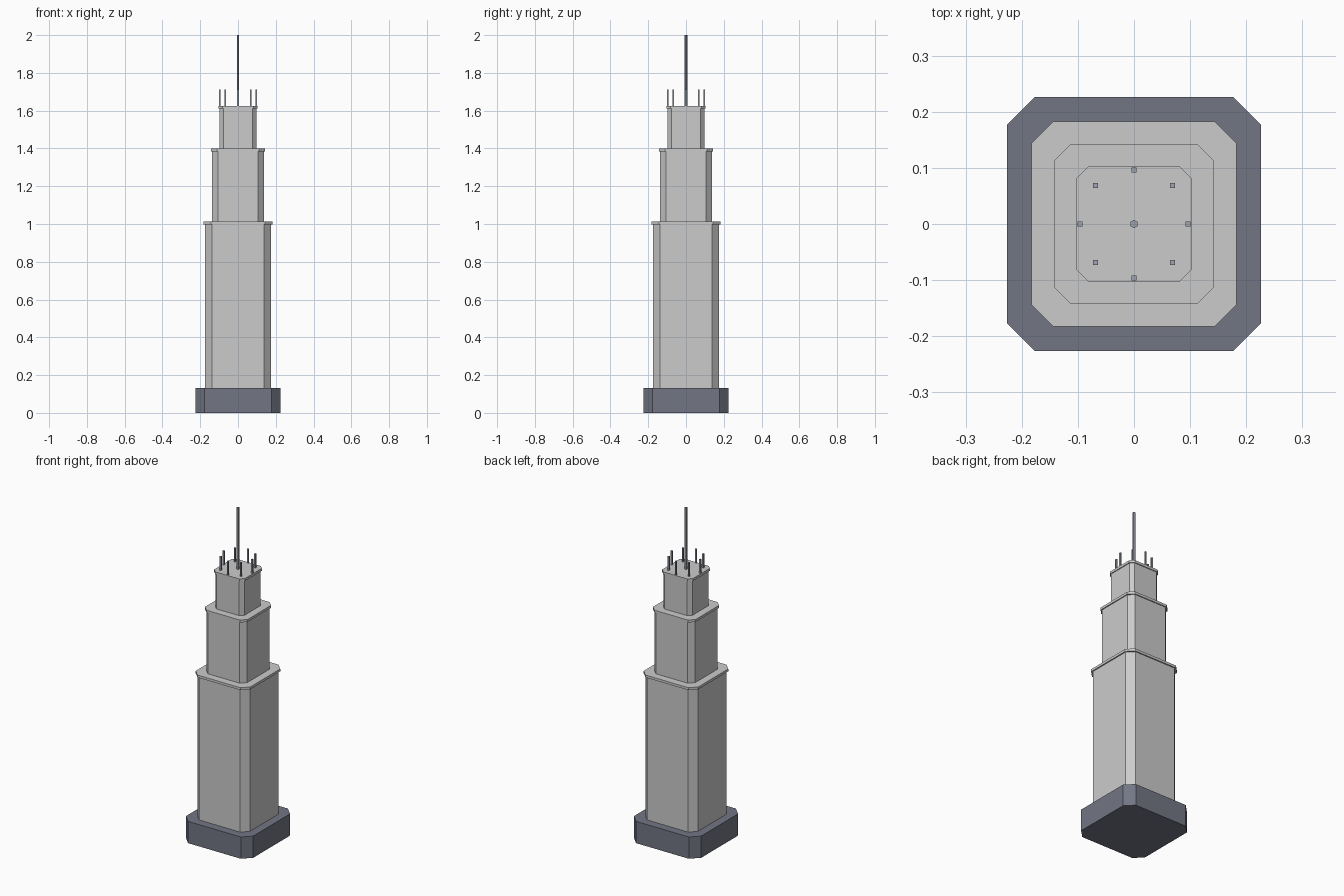
import bpy, bmesh, math

if "Cube" in bpy.data.objects:
    bpy.data.objects.remove(bpy.data.objects["Cube"])


def material(name, rgb):
    m = bpy.data.materials.new(name)
    m.diffuse_color = (*rgb, 1)
    m.use_nodes = True
    m.node_tree.nodes["Principled BSDF"].inputs["Base Color"].default_value = m.diffuse_color
    return m


def prism(name, points, z0, z1, mat=None):
    """Extrude a flat outline from z0 up to z1."""
    bm = bmesh.new()
    face = bm.faces.new([bm.verts.new((x, y, z0)) for x, y in points])
    top = bmesh.ops.extrude_face_region(bm, geom=[face])["geom"]
    bmesh.ops.translate(bm, vec=(0, 0, z1 - z0),
                        verts=[v for v in top if isinstance(v, bmesh.types.BMVert)])
    bmesh.ops.recalc_face_normals(bm, faces=bm.faces)
    mesh = bpy.data.meshes.new(name)
    bm.to_mesh(mesh)
    bm.free()
    ob = bpy.data.objects.new(name, mesh)
    bpy.context.collection.objects.link(ob)
    if mat:
        mesh.materials.append(mat)
    return ob


def octagon(half, corner):
    """Square outline with chamfered corners."""
    h, c = half, corner
    return [(h, -c), (h, c), (c, h), (-c, h), (-h, c), (-h, -c), (-c, -h), (c, -h)]


slate = material("slate", (0.17, 0.18, 0.23))
steel = material("steel", (0.35, 0.37, 0.42))

# Plinth
prism("plinth", octagon(0.226, 0.177), 0, 0.132, slate)

# Stepped shafts, each with a thin overhanging ledge
tiers = [  # shaft half, shaft corner, ledge half, ledge corner, bottom, ledge bottom, top
    ("lower", 0.176, 0.138, 0.183, 0.144, 0.132, 0.998, 1.013),
    ("middle", 0.137, 0.107, 0.143, 0.112, 1.013, 1.385, 1.4),
    ("upper", 0.098, 0.077, 0.103, 0.081, 1.4, 1.611, 1.626),
]
for name, sh, sc, lh, lc, z0, z1, z2 in tiers:
    prism(name + "_shaft", octagon(sh, sc), z0, z1)
    prism(name + "_ledge", octagon(lh, lc), z1, z2)

# Ring of eight square roof posts
for i in range(8):
    a = i * math.pi / 4
    x, y = 0.0965 * math.cos(a), 0.0965 * math.sin(a)
    r = 0.0045
    prism(f"roof_post_{i + 1}",
          [(x - r, y - r), (x + r, y - r), (x + r, y + r), (x - r, y + r)],
          1.626, 1.711, steel)

# Six-sided central mast
prism("mast", [(0.0075 * math.sin(k * math.pi / 3), 0.0075 * math.cos(k * math.pi / 3))
               for k in range(6)], 1.626, 2.0, steel)
